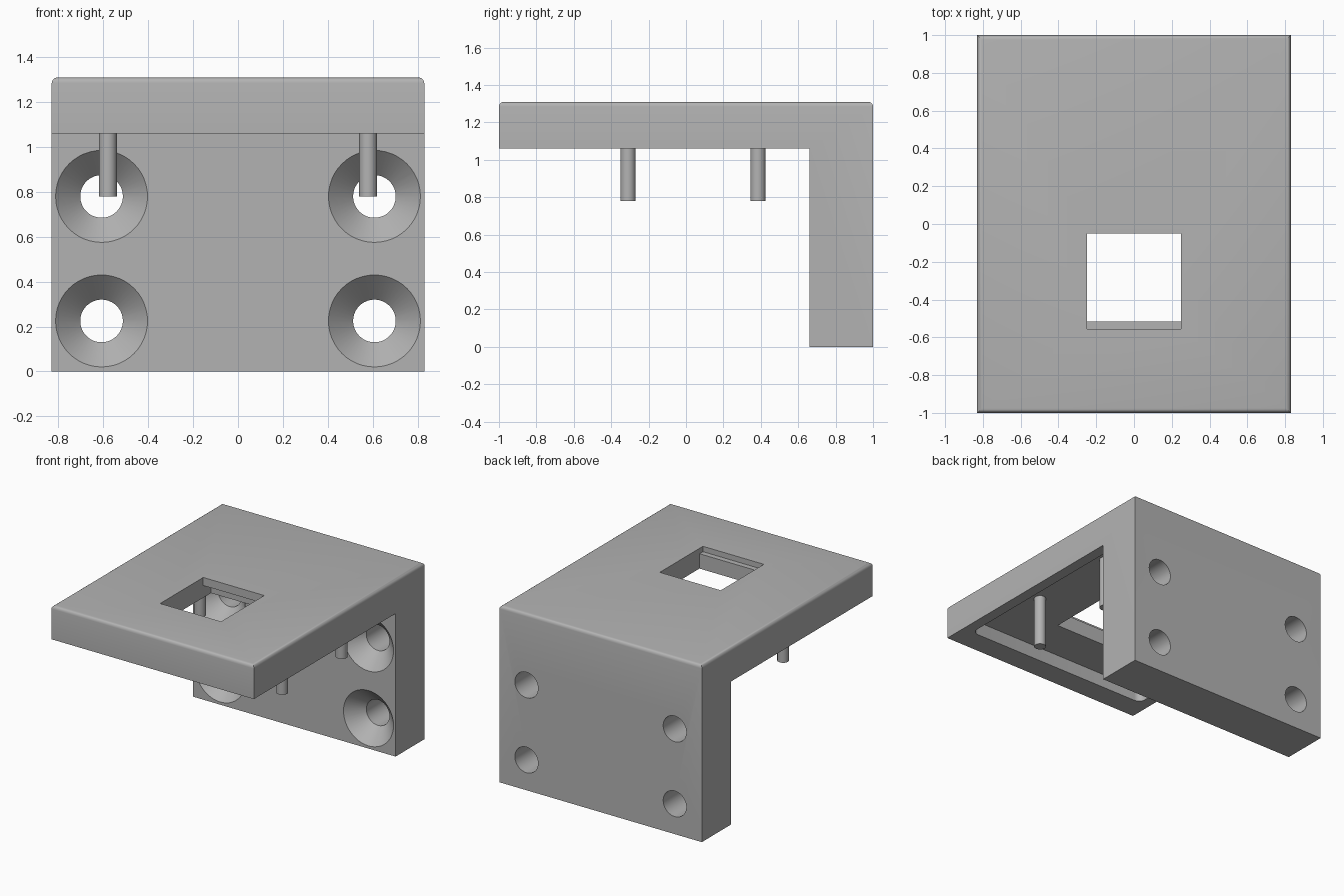
import bpy, bmesh, math
from mathutils import Matrix, Vector

cube = bpy.data.objects.get("Cube")
if cube:
    bpy.data.objects.remove(cube, do_unlink=True)

W, TOP, UNDER, WALL, FLOOR = 0.83, 1.31, 1.06, 0.66, 1.16

grey = bpy.data.materials.new("light_grey")
grey.use_nodes = True
colour = (0.45, 0.45, 0.45, 1)
grey.diffuse_color = colour
grey.node_tree.nodes["Principled BSDF"].inputs["Base Color"].default_value = colour


def make_object(name, bm):
    bmesh.ops.recalc_face_normals(bm, faces=bm.faces)
    mesh = bpy.data.meshes.new(name)
    bm.to_mesh(mesh)
    bm.free()
    mesh.materials.append(grey)
    obj = bpy.data.objects.new(name, mesh)
    bpy.context.collection.objects.link(obj)
    return obj


def box(name, low, high, corner=0):
    low, high = Vector(low), Vector(high)
    bm = bmesh.new()
    size = high - low
    place = Matrix.Translation((low + high) / 2) @ Matrix.Diagonal((*size, 1))
    bmesh.ops.create_cube(bm, size=1, matrix=place)
    if corner:
        upright = [e for e in bm.edges if abs(e.verts[0].co.z - e.verts[1].co.z) > 1e-4]
        bmesh.ops.bevel(bm, geom=upright, offset=corner, segments=6, profile=0.5, affect='EDGES')
    return make_object(name, bm)


def lathe(name, profile, place, steps=48):
    """Closed solid of revolution from (radius, height) pairs."""
    bm = bmesh.new()
    rings = []
    for r, h in profile:
        angles = [2 * math.pi * i / steps for i in range(steps)]
        rings.append([bm.verts.new(place @ Vector((r * math.cos(a), r * math.sin(a), h))) for a in angles])
    for a, b in zip(rings, rings[1:]):
        for i in range(steps):
            j = (i + 1) % steps
            bm.faces.new((a[i], a[j], b[j], b[i]))
    bm.faces.new(rings[0])
    bm.faces.new(rings[-1])
    return make_object(name, bm)


def shade(obj):
    bpy.ops.object.select_all(action='DESELECT')
    obj.select_set(True)
    bpy.context.view_layer.objects.active = obj
    bpy.ops.object.shade_smooth_by_angle(angle=math.radians(30))


# L-shaped bracket body, extruded across x
bm = bmesh.new()
outline = [(-1, UNDER), (WALL, UNDER), (WALL, 0), (1, 0), (1, TOP), (-1, TOP)]
side = bm.faces.new([bm.verts.new((-W, y, z)) for y, z in outline])
grown = bmesh.ops.extrude_face_region(bm, geom=[side])["geom"]
bmesh.ops.translate(bm, vec=(2 * W, 0, 0), verts=[v for v in grown if isinstance(v, bmesh.types.BMVert)])
if side.is_valid is False or len(bm.faces) < 8:
    bm.faces.new([v for v in bm.verts if v.co.x < 0])
bmesh.ops.recalc_face_normals(bm, faces=bm.faces)

# Rounded rim around the top
rim = [e for e in bm.edges if all(v.co.z > TOP - 1e-4 for v in e.verts)]
bmesh.ops.bevel(bm, geom=rim, offset=0.025, segments=4, profile=0.5, affect='EDGES')
body = make_object("bracket_body", bm)

# Cutters: underside pocket, stepped window and countersunk screw holes
cutters = [
    box("pocket_cutter", (-0.75, -0.83, UNDER - 0.1), (0.75, 0.6, FLOOR), 0.05),
    box("window_cutter", (-0.25, -0.515, UNDER), (0.25, -0.05, TOP + 0.1)),
    box("window_front_step_cutter", (-0.25, -0.555, 1.27), (0.25, -0.3, TOP + 0.12)),
    box("window_back_step_cutter", (-0.25, -0.3, UNDER + 0.02), (0.25, 0.04, 1.25)),
]
hole = [(0.215, -0.01), (0.095, 0.11), (0.095, 0.5)]
for x in (-0.608, 0.608):
    for z in (0.225, 0.78):
        place = Matrix.Translation((x, WALL, z)) @ Matrix.Rotation(-math.pi / 2, 4, 'X')
        cutters.append(lathe("screw_hole_cutter", hole, place))

for cutter in cutters:
    cutter.hide_render = True
    cut = body.modifiers.new(cutter.name, 'BOOLEAN')
    cut.operation = 'DIFFERENCE'
    cut.solver = 'EXACT'
    cut.object = cutter

# Bake the cuts and drop the cutters
bpy.context.view_layer.update()
baked = bpy.data.meshes.new_from_object(body.evaluated_get(bpy.context.evaluated_depsgraph_get()))
body.modifiers.clear()
body.data = baked
for cutter in cutters:
    bpy.data.objects.remove(cutter, do_unlink=True)
shade(body)

# Four locating pins hanging from the pocket
for x, across in ((-0.58, "right"), (0.58, "left")):
    for y, along in ((-0.31, "front"), (0.385, "back")):
        pin = lathe(f"{along}_{across}_pin", [(0.04, 0.78), (0.04, FLOOR + 0.01)],
                    Matrix.Translation((x, y, 0)), 32)
        shade(pin)
